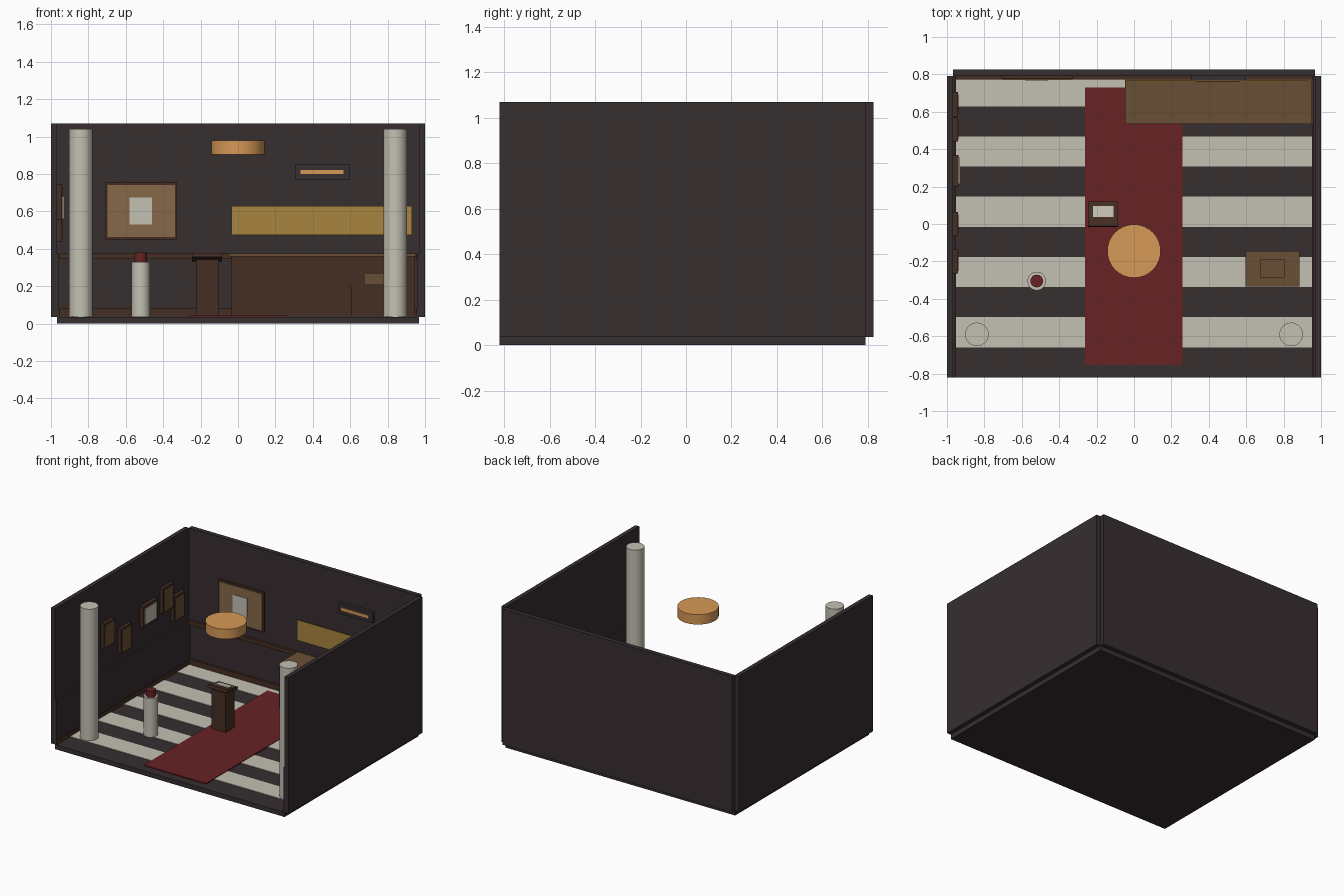
import bpy, math

if "Cube" in bpy.data.objects:
    bpy.data.objects.remove(bpy.data.objects["Cube"])


def material(name, rgb):
    m = bpy.data.materials.new(name)
    lin = [((c / 255 + 0.055) / 1.055) ** 2.4 if c > 10 else c / 255 / 12.92 for c in rgb]
    m.diffuse_color = (*lin, 1)
    m.use_nodes = True
    m.node_tree.nodes["Principled BSDF"].inputs["Base Color"].default_value = m.diffuse_color
    return m


CHARCOAL = material("charcoal", (55, 46, 48))
PALE = material("pale stone", (196, 192, 179))
RED = material("deep red", (103, 34, 35))
DARK_WOOD = material("dark wood", (69, 46, 35))
WOOD = material("mid wood", (105, 79, 53))
TAN = material("tan canvas", (134, 104, 74))
BRASS = material("brass", (167, 133, 62))
AMBER = material("amber light", (214, 152, 86))


def box(name, mat, x, y, z, tilt=0):
    """Box from (min, max) ranges on each axis."""
    bpy.ops.mesh.primitive_cube_add(size=1, location=[sum(r) / 2 for r in (x, y, z)])
    o = bpy.context.object
    o.name = name
    o.scale = [r[1] - r[0] for r in (x, y, z)]
    o.rotation_euler.x = tilt
    o.data.materials.append(mat)
    return o


def cylinder(name, mat, x, y, r, z, sides=32):
    bpy.ops.mesh.primitive_cylinder_add(vertices=sides, radius=r, depth=z[1] - z[0],
                                        location=(x, y, sum(z) / 2))
    o = bpy.context.object
    o.name = name
    o.data.materials.append(mat)
    bpy.ops.object.shade_smooth_by_angle(angle=math.radians(30))
    return o


F = 0.035            # floor top
FRONT, BACK = -0.82, 0.79
IN = 0.967           # inner wall face

# Room shell
box("floor", CHARCOAL, (-IN, IN), (FRONT, BACK), (0, F))
box("back_wall", CHARCOAL, (-IN, IN), (BACK, 0.825), (F, 1.07))
for s, side in ((-1, "left"), (1, "right")):
    box(side + "_wall", CHARCOAL, sorted((s * IN, s)), (FRONT, BACK), (F, 1.07))
    box(side + "_wainscot", CHARCOAL, sorted((s * 0.956, s * IN)), (FRONT, BACK), (F, 0.375))
    box(side + "_baseboard", DARK_WOOD, sorted((s * 0.953, s * 0.96)), (FRONT, BACK), (F, 0.07))
    # Front columns
    cylinder(side + "_column", PALE, s * 0.84, -0.59, 0.063, (F, 1.04))

# Back wall trim
box("back_baseboard", DARK_WOOD, (-0.955, 0.955), (0.775, BACK), (F, 0.08))
box("back_rail", DARK_WOOD, (-0.955, 0.955), (0.772, BACK), (0.345, 0.375))

# Floor stripes and carpet
for i in range(5):
    y = FRONT + 0.161 * (2 * i + 1)
    box("floor_stripe", PALE, (-0.955, 0.955), (y, min(y + 0.161, 0.775)), (F, F + 0.004))
box("carpet", RED, (-0.263, 0.26), (-0.755, 0.73), (F, F + 0.008))

# Hanging lamp
cylinder("ceiling_lamp", AMBER, 0, -0.145, 0.143, (0.905, 0.98))

# Long counter with brass panel above
box("counter_body", DARK_WOOD, (-0.035, 0.945), (0.545, BACK), (F, 0.36))
box("counter_top", WOOD, (-0.047, 0.953), (0.535, BACK), (0.36, 0.375))
box("brass_panel", BRASS, (-0.035, 0.93), (0.76, 0.768), (0.475, 0.63))

# Wall light
box("wall_light_frame", CHARCOAL, (0.305, 0.595), (0.768, BACK), (0.77, 0.85))
box("wall_light_glow", AMBER, (0.335, 0.565), (0.762, 0.77), (0.8, 0.822))

# Large painting
box("painting_frame", DARK_WOOD, (-0.71, -0.325), (0.775, BACK), (0.45, 0.755))
box("painting_canvas", TAN, (-0.697, -0.338), (0.77, 0.778), (0.463, 0.742))
box("painting_center", PALE, (-0.58, -0.46), (0.765, 0.772), (0.53, 0.675))

# Small pictures on the left wall
for y, z in ((-0.2, 0.65), (0.0, 0.535), (0.505, 0.65), (0.64, 0.535)):
    box("small_frame", DARK_WOOD, (-IN, -0.942), (y - 0.065, y + 0.065), (z - 0.095, z + 0.095))
    box("small_canvas", WOOD, (-0.944, -0.938), (y - 0.052, y + 0.052), (z - 0.082, z + 0.082))
box("notice_frame", DARK_WOOD, (-IN, -0.938), (0.2, 0.37), (0.54, 0.7))
box("notice_sheet", PALE, (-0.939, -0.931), (0.215, 0.355), (0.56, 0.68))

# Pedestal with red ornament
cylinder("pedestal", PALE, -0.52, -0.305, 0.05, (F, 0.33), 24)
cylinder("pedestal_ornament", RED, -0.52, -0.305, 0.034, (0.33, 0.38), 16)

# Lectern, desk sloping down to the rear
slope = math.radians(-11)
box("lectern_post", DARK_WOOD, (-0.225, -0.105), (0.0, 0.105), (F, 0.342))
box("lectern_desk", DARK_WOOD, (-0.245, -0.085), (-0.015, 0.12), (0.344, 0.364), slope)
box("lectern_paper", PALE, (-0.22, -0.11), (0.037, 0.095), (0.359, 0.364), slope)

# Small writing desk with a box on top
box("desk_body", DARK_WOOD, (0.608, 0.875), (-0.325, -0.155), (F, 0.2))
box("desk_top", WOOD, (0.595, 0.885), (-0.335, -0.145), (0.2, 0.213))
box("desk_box", WOOD, (0.675, 0.805), (-0.285, -0.19), (0.213, 0.27))
